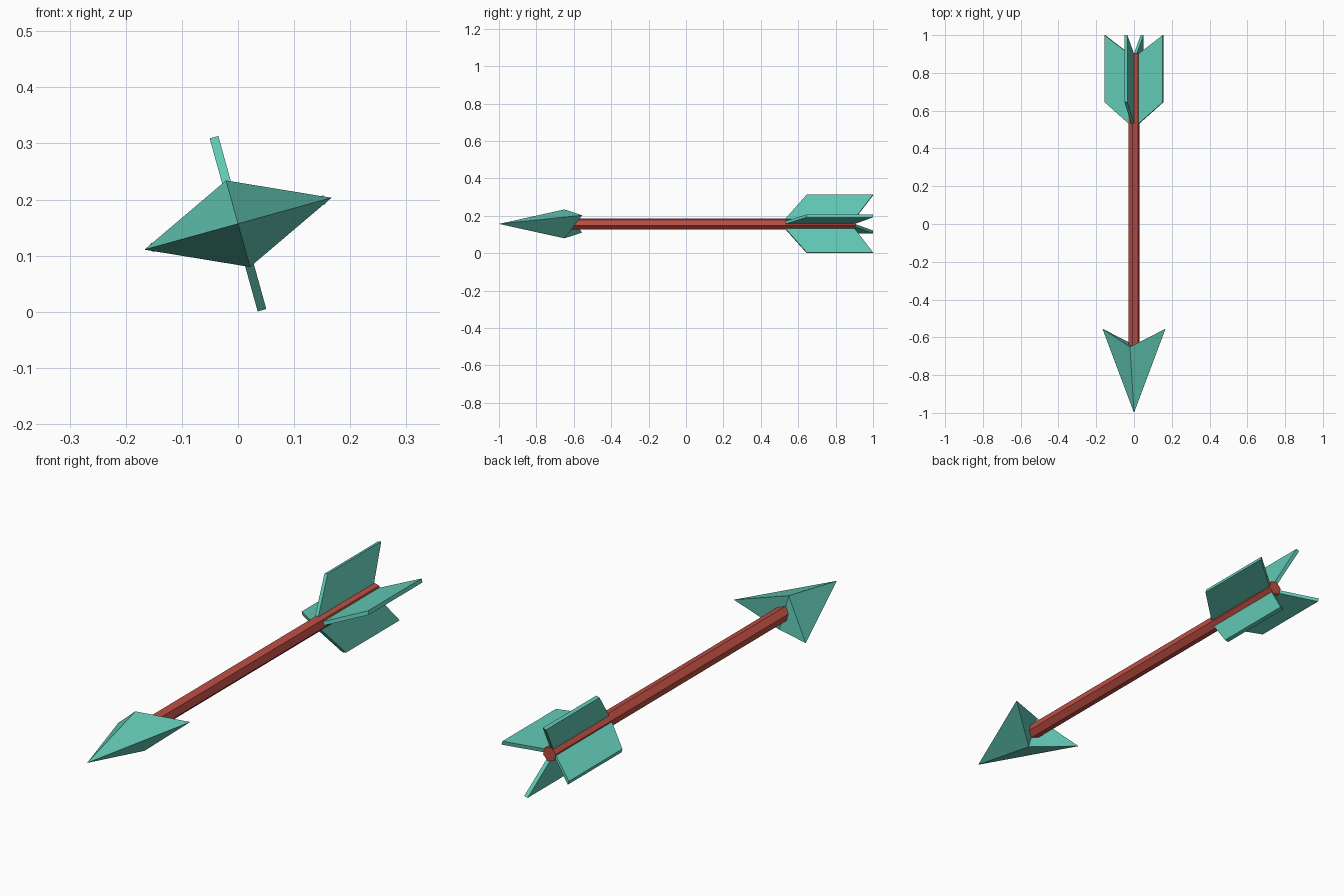
import bpy, bmesh, math
from mathutils import Vector

if "Cube" in bpy.data.objects:
    bpy.data.objects.remove(bpy.data.objects["Cube"])

ZC = 0.157                       # height of the arrow axis
TILT = math.radians(15.5)        # roll of the arrow about its axis
U = Vector((math.cos(TILT), 0, math.sin(TILT)))
V = Vector((-math.sin(TILT), 0, math.cos(TILT)))


def material(name, colour):
    m = bpy.data.materials.new(name)
    m.diffuse_color = (*colour, 1)
    m.use_nodes = True
    m.node_tree.nodes["Principled BSDF"].inputs["Base Color"].default_value = m.diffuse_color
    return m


def point(y, u, v):
    """Position along the axis plus offsets in the rolled cross-section."""
    return Vector((0, y, ZC)) + U * u + V * v


def build(name, verts, faces, mat):
    bm = bmesh.new()
    vs = [bm.verts.new(p) for p in verts]
    for f in faces:
        bm.faces.new([vs[i] for i in f])
    bmesh.ops.recalc_face_normals(bm, faces=bm.faces)
    mesh = bpy.data.meshes.new(name)
    bm.to_mesh(mesh)
    bm.free()
    mesh.materials.append(mat)
    obj = bpy.data.objects.new(name, mesh)
    bpy.context.collection.objects.link(obj)


def prism(name, bottom, top, mat):
    n = len(bottom)
    sides = [(i, (i + 1) % n, n + (i + 1) % n, n + i) for i in range(n)]
    build(name, bottom + top, sides + [tuple(range(n)), tuple(range(n, 2 * n))], mat)


teal = material("teal", (0.12, 0.58, 0.46))
red = material("brick red", (0.50, 0.075, 0.055))

# Hexagonal shaft with corners on the V axis
R = 0.031
ring = [(R * math.sin(k * math.pi / 3), R * math.cos(k * math.pi / 3)) for k in range(6)]
prism("shaft", [point(-0.67, u, v) for u, v in ring],
      [point(0.905, u, v) for u, v in ring], red)

# Arrowhead: diamond point with swept-back barbs and a notched back
build("arrowhead",
      [point(-1, 0, 0), point(-0.555, 0.173, 0), point(-0.65, 0, 0.08),
       point(-0.555, -0.173, 0), point(-0.65, 0, -0.08)],
      [(0, 1, 2), (0, 2, 3), (0, 3, 4), (0, 4, 1), (1, 4, 2), (3, 2, 4)], teal)

# Four swept fletching fins
profile = [(0.525, 0.02), (0.645, 0.16), (1.0, 0.16), (0.896, 0.02)]
T = 0.008
for i in range(4):
    c, s = round(math.cos(i * math.pi / 2)), round(math.sin(i * math.pi / 2))
    sides = [[point(y, r * c - t * s, r * s + t * c) for y, r in profile] for t in (-T, T)]
    prism(f"fletching_fin_{i + 1}", sides[0], sides[1], teal)
